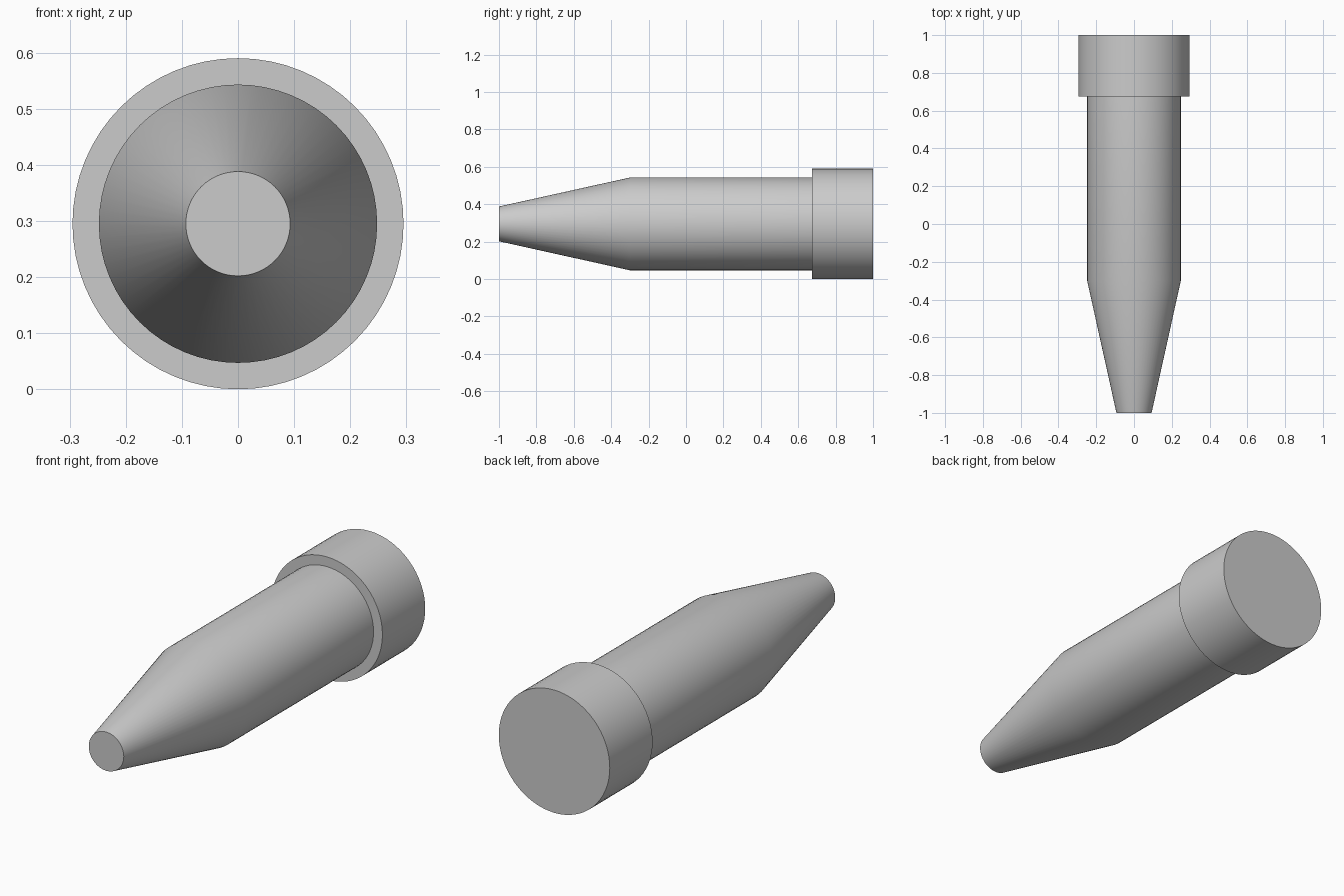
import bpy
import bmesh
import math
from mathutils import Vector

cube = bpy.data.objects.get("Cube")
if cube:
    bpy.data.objects.remove(cube, do_unlink=True)

SIDES = 64
AXIS_HEIGHT = 0.295

grey = bpy.data.materials.new("plain_grey")
grey.use_nodes = True
colour = (0.6, 0.6, 0.6, 1)
grey.diffuse_color = colour
grey.node_tree.nodes["Principled BSDF"].inputs["Base Color"].default_value = colour


def lathe(name, profile):
    """Spin (y, radius) points round the horizontal axis and cap both ends."""
    bm = bmesh.new()
    rings = []
    for y, radius in profile:
        angles = [math.tau * i / SIDES for i in range(SIDES)]
        rings.append([bm.verts.new((radius * math.sin(a), y, radius * math.cos(a)))
                      for a in angles])
    for a, b in zip(rings, rings[1:]):
        for i in range(SIDES):
            j = (i + 1) % SIDES
            bm.faces.new((a[i], a[j], b[j], b[i]))
    bm.faces.new(rings[0])
    bm.faces.new(rings[-1])
    bmesh.ops.recalc_face_normals(bm, faces=bm.faces)
    mesh = bpy.data.meshes.new(name)
    bm.to_mesh(mesh)
    bm.free()
    mesh.materials.append(grey)
    obj = bpy.data.objects.new(name, mesh)
    obj.location = Vector((0, 0, AXIS_HEIGHT))
    bpy.context.collection.objects.link(obj)
    bpy.ops.object.select_all(action="DESELECT")
    obj.select_set(True)
    bpy.context.view_layer.objects.active = obj
    bpy.ops.object.shade_smooth_by_angle(angle=math.radians(30))
    return obj


# Shaft with its tapered nose, running a little way into the head
lathe("tapered_shaft", [(-1, 0.093), (-0.3, 0.248), (0.7, 0.248)])

# Wider head at the back
lathe("head", [(0.675, AXIS_HEIGHT), (1, AXIS_HEIGHT)])
